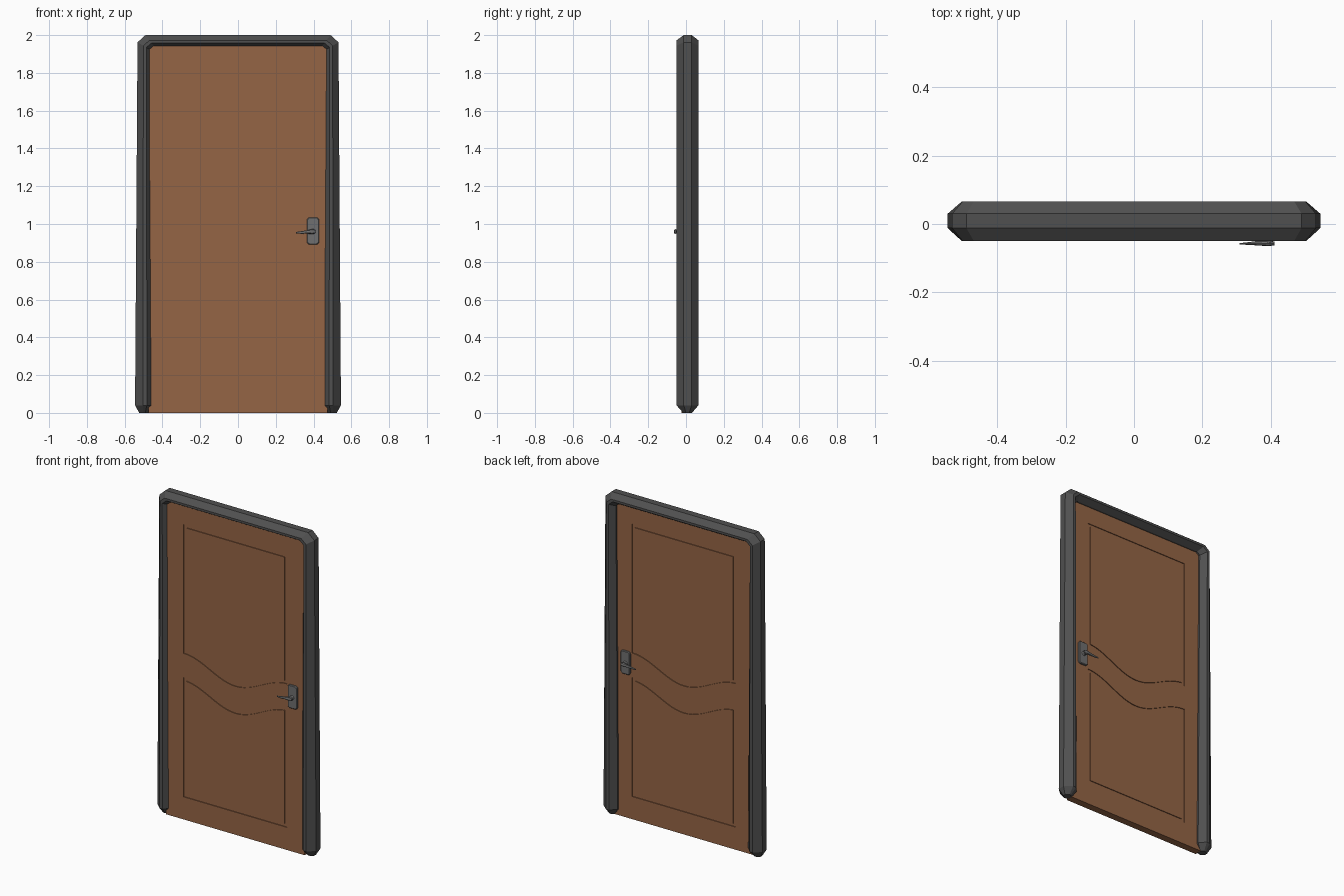
import bpy, bmesh, math

if "Cube" in bpy.data.objects:
    bpy.data.objects.remove(bpy.data.objects["Cube"])

def material(name, rgb):
    m = bpy.data.materials.new(name)
    m.diffuse_color = (*rgb, 1)
    m.use_nodes = True
    m.node_tree.nodes["Principled BSDF"].inputs["Base Color"].default_value = m.diffuse_color
    return m

DARK = material("dark_metal", (0.08, 0.08, 0.08))
WOOD = material("brown_wood", (0.30, 0.13, 0.06))
STEEL = material("steel", (0.16, 0.16, 0.16))
DOOR_FRONT, DOOR_BACK = -0.025, 0.02

def loft(bm, rings, closed=False):
    """Skin a list of equal-length point rings; cap the ends unless closed."""
    rows = [[bm.verts.new(p) for p in r] for r in rings]
    pairs = list(zip(rows, rows[1:])) + ([(rows[-1], rows[0])] if closed else [])
    for a, b in pairs:
        for i in range(len(a)):
            j = (i + 1) % len(a)
            bm.faces.new((a[i], a[j], b[j], b[i]))
    if not closed:
        bm.faces.new(rows[0])
        bm.faces.new(rows[-1])

def finish(bm, name, mat):
    bmesh.ops.recalc_face_normals(bm, faces=bm.faces)
    me = bpy.data.meshes.new(name)
    bm.to_mesh(me)
    bm.free()
    ob = bpy.data.objects.new(name, me)
    bpy.context.collection.objects.link(ob)
    me.materials.append(mat)
    return ob

# Frame: chamfered section swept up one post, over the head and down the other
def section(o, i, squeeze=1.0):
    prof = [(0, 0.03), (0, -0.012), (0.43, -0.05), (0.65, -0.05),
            (1, -0.012), (1, 0.03), (0.65, 0.066), (0.43, 0.066)]
    return [(o[0] + (i[0] - o[0]) * t, 0.008 + (y - 0.008) * squeeze,
             o[1] + (i[1] - o[1]) * t) for t, y in prof]

left = [section((-0.523, 0), (-0.475, 0), 0.4),
        section((-0.545, 0.04), (-0.448, 0.04)),
        section((-0.532, 1.962), (-0.46, 1.92)),
        section((-0.49, 2.0), (-0.44, 1.936))]
right = [[(-x, y, z) for x, y, z in r] for r in reversed(left)]
bm = bmesh.new()
loft(bm, left + right)
finish(bm, "door_frame", DARK)

# Door leaf
bm = bmesh.new()
loft(bm, [[(x, y, z) for x, z in ((-0.475, 0), (0.475, 0), (0.475, 1.955), (-0.475, 1.955))]
          for y in (DOOR_FRONT, DOOR_BACK)])
door = finish(bm, "door_leaf", WOOD)

# Panel grooves: outlines with one wavy edge, cut into both sides
def outline(straight, valley, inset):
    w = 0.355 - inset
    s = 1 if straight > valley else -1
    n = 24
    pts = []
    for k in range(n + 1):
        x = -w + 2 * w * k / n
        wave = 0.11 * (1 - math.cos(math.pi * x / 0.355)) / 2
        pts.append((x, valley + s * inset + wave))
    return pts + [(w, straight - s * inset), (-w, straight - s * inset)]

bm = bmesh.new()
for straight, valley in ((1.83, 0.92), (0.14, 0.77)):
    for surf, d in ((DOOR_FRONT, 1), (DOOR_BACK, -1)):
        deep, out = surf + d * 0.005, surf - d * 0.02
        loft(bm, [[(x, y, z) for x, z in outline(straight, valley, inset)]
                  for inset, y in ((0, out), (0, deep), (0.018, deep), (0.018, out))],
             closed=True)
cutter = finish(bm, "groove_cutter", WOOD)
cutter.hide_render = True
cutter.hide_viewport = True
mod = door.modifiers.new("grooves", 'BOOLEAN')
mod.operation = 'DIFFERENCE'
mod.solver = 'EXACT'
mod.object = cutter

# Handles: rounded back plate, neck and tapering lever, mirrored to the back
def plate_ring(y, grow):
    pts = []
    for cx, cz, a0 in ((1, 1, 0), (-1, 1, 90), (-1, -1, 180), (1, -1, 270)):
        for k in range(4):
            a = math.radians(a0 + 30 * k)
            pts.append((0.397 + cx * 0.018 + (0.014 + grow) * math.cos(a), y,
                        0.963 + cz * 0.058 + (0.014 + grow) * math.sin(a)))
    return pts

def oval(x, y, z, ry, rz):
    return [(x, y + ry * math.cos(a), z + rz * math.sin(a))
            for a in (math.tau * k / 8 for k in range(8))]

def disc(y, r):
    return [(0.395 + r * math.cos(a), y, 0.96 + r * math.sin(a))
            for a in (math.tau * k / 10 for k in range(10))]

middle = (DOOR_FRONT + DOOR_BACK) / 2
for name, side in (("front", 1), ("back", -1)):
    parts = {
        "plate": [plate_ring(-0.02, 0), plate_ring(-0.032, 0), plate_ring(-0.036, -0.004)],
        "neck": [disc(-0.034, 0.015), disc(-0.044, 0.011), disc(-0.058, 0.011)],
        "lever": [oval(0.411, -0.057, 0.96, 0.005, 0.008), oval(0.395, -0.057, 0.96, 0.008, 0.013),
                  oval(0.365, -0.056, 0.958, 0.007, 0.009), oval(0.335, -0.057, 0.955, 0.004, 0.007),
                  oval(0.308, -0.058, 0.954, 0.002, 0.004)]}
    for part, rings in parts.items():
        bm = bmesh.new()
        loft(bm, [[(x, middle + side * (y - middle), z) for x, y, z in r] for r in rings])
        finish(bm, f"{name}_handle_{part}", STEEL)
